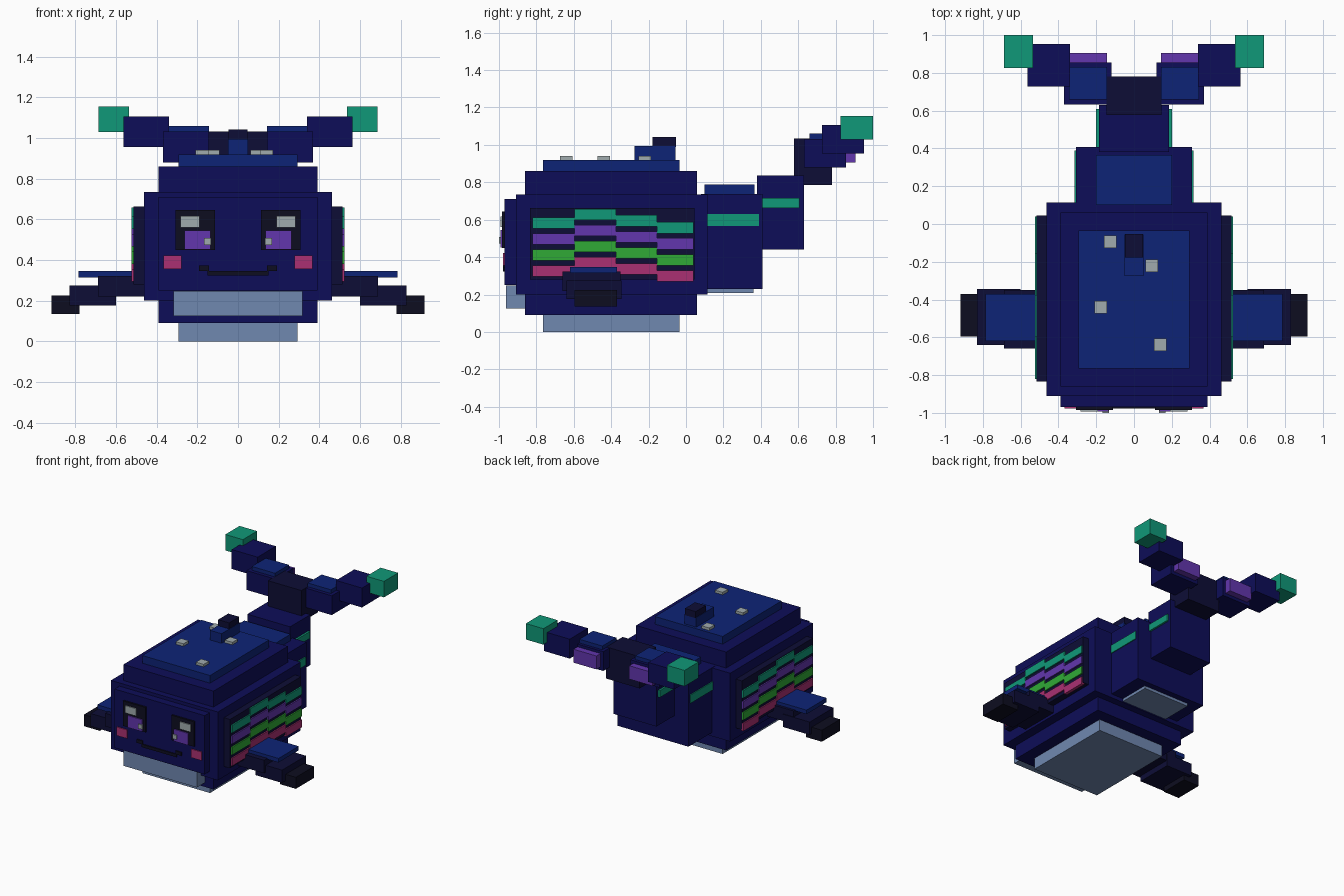
import bpy
import bmesh
from mathutils import Vector

old = bpy.data.objects.get("Cube")
if old:
    bpy.data.objects.remove(old, do_unlink=True)


def linear(c):
    c /= 255
    return c / 12.92 if c <= 0.04045 else ((c + 0.055) / 1.055) ** 2.4


def material(name, *rgb):
    m = bpy.data.materials.new(name)
    colour = [linear(c) for c in rgb] + [1]
    m.use_nodes = True
    m.diffuse_color = colour
    m.node_tree.nodes["Principled BSDF"].inputs["Base Color"].default_value = colour
    return m


navy = material("navy", 13, 13, 88)
dark = material("dark navy", 13, 13, 54)
black = material("near black", 13, 13, 32)
blue = material("deep blue", 13, 35, 118)
teal = material("teal", 16, 152, 120)
purple = material("purple", 98, 54, 174)
green = material("green", 48, 170, 54)
pink = material("pink", 170, 48, 114)
belly = material("slate blue", 112, 136, 176)
grey = material("light grey", 160, 171, 174)


def box(name, mat, x, y, z):
    """Box spanning the (low, high) ranges x, y and z."""
    bm = bmesh.new()
    bmesh.ops.create_cube(bm, size=1)
    low, high = Vector((x[0], y[0], z[0])), Vector((x[1], y[1], z[1]))
    for v in bm.verts:
        v.co = (low + high) / 2 + v.co * (high - low)
    mesh = bpy.data.meshes.new(name)
    bm.to_mesh(mesh)
    bm.free()
    mesh.materials.append(mat)
    ob = bpy.data.objects.new(name, mesh)
    bpy.context.collection.objects.link(ob)


def centred(name, mat, half, y, z):
    box(name, mat, (-half, half), y, z)


def pair(name, mat, x, y, z):
    box("left_" + name, mat, x, y, z)
    box("right_" + name, mat, (-x[1], -x[0]), y, z)


# Body: overlapping blocks that step the corners
centred("body_core", navy, 0.39, (-0.86, 0.06), (0.09, 0.86))
centred("body_wide", navy, 0.463, (-0.91, 0.115), (0.20, 0.735))
centred("face_block", navy, 0.39, (-0.97, -0.8), (0.25, 0.71))
centred("side_block", dark, 0.515, (-0.835, 0.045), (0.28, 0.662))
centred("back_plate", blue, 0.293, (-0.765, -0.035), (0.85, 0.92))
centred("belly_plate", belly, 0.293, (-0.765, -0.035), (0, 0.1))
centred("chin", belly, 0.317, (-0.962, -0.85), (0.125, 0.248))

# Blowhole and barnacles
centred("blowhole_base", blue, 0.05, (-0.275, -0.055), (0.91, 0.995))
centred("blowhole_top", dark, 0.047, (-0.178, -0.053), (0.99, 1.042))
for bx, by in ((-0.125, -0.095), (0.095, -0.22), (-0.175, -0.44), (0.14, -0.64)):
    box("barnacle", grey, (bx - 0.033, bx + 0.033), (by - 0.033, by + 0.033), (0.91, 0.94))

# Face
pair("eye_socket", black, (0.112, 0.308), (-0.984, -0.96), (0.45, 0.645))
pair("eye_shine", grey, (0.19, 0.283), (-0.992, -0.97), (0.56, 0.617))
pair("iris", purple, (0.135, 0.262), (-0.992, -0.97), (0.452, 0.545))
pair("eye_glint", grey, (0.133, 0.167), (-1.0, -0.98), (0.473, 0.507))
pair("cheek", pink, (0.278, 0.367), (-0.978, -0.96), (0.355, 0.422))
centred("mouth", black, 0.15, (-0.978, -0.96), (0.323, 0.346))
pair("mouth_corner", black, (0.143, 0.193), (-0.978, -0.96), (0.345, 0.372))

# Wavy side stripes
edges = (-0.82, -0.595, -0.375, -0.155, 0.04)
tops = (0.613, 0.658, 0.624, 0.587)
for row, mat in enumerate((teal, purple, green, pink)):
    for col, top in enumerate(tops):
        z = top - row * 0.086
        pair("stripe", mat, (0.5, 0.525), edges[col:col + 2], (z - 0.06, z))

# Flippers
pair("flipper_root", dark, (0.44, 0.688), (-0.66, -0.35), (0.22, 0.322))
pair("flipper_middle", dark, (0.6, 0.83), (-0.64, -0.345), (0.175, 0.275))
pair("flipper_tip", black, (0.78, 0.918), (-0.595, -0.37), (0.135, 0.225))
pair("flipper_plate", blue, (0.5, 0.785), (-0.62, -0.37), (0.315, 0.347))

# Tail
centred("tail_base", navy, 0.307, (0.08, 0.408), (0.23, 0.737))
centred("tail_top_plate", blue, 0.2, (0.1, 0.365), (0.72, 0.787))
centred("tail_belly_plate", belly, 0.2, (0.1, 0.36), (0.208, 0.25))
pair("tail_base_stripe", teal, (0.29, 0.314), (0.115, 0.39), (0.565, 0.63))
centred("tail_middle", navy, 0.185, (0.38, 0.63), (0.44, 0.835))
pair("tail_middle_stripe", teal, (0.17, 0.2), (0.407, 0.608), (0.663, 0.717))
centred("tail_end", dark, 0.145, (0.577, 0.78), (0.785, 1.033))

# Flukes
pair("fluke_inner", navy, (0.118, 0.37), (0.632, 0.855), (0.88, 1.031))
pair("fluke_plate", blue, (0.142, 0.343), (0.66, 0.832), (1.02, 1.06))
pair("fluke_back_plate", purple, (0.142, 0.343), (0.84, 0.905), (0.905, 1.01))
pair("fluke_outer", navy, (0.34, 0.564), (0.728, 0.953), (0.955, 1.107))
pair("fluke_tip", teal, (0.535, 0.687), (0.825, 1.0), (1.03, 1.155))
